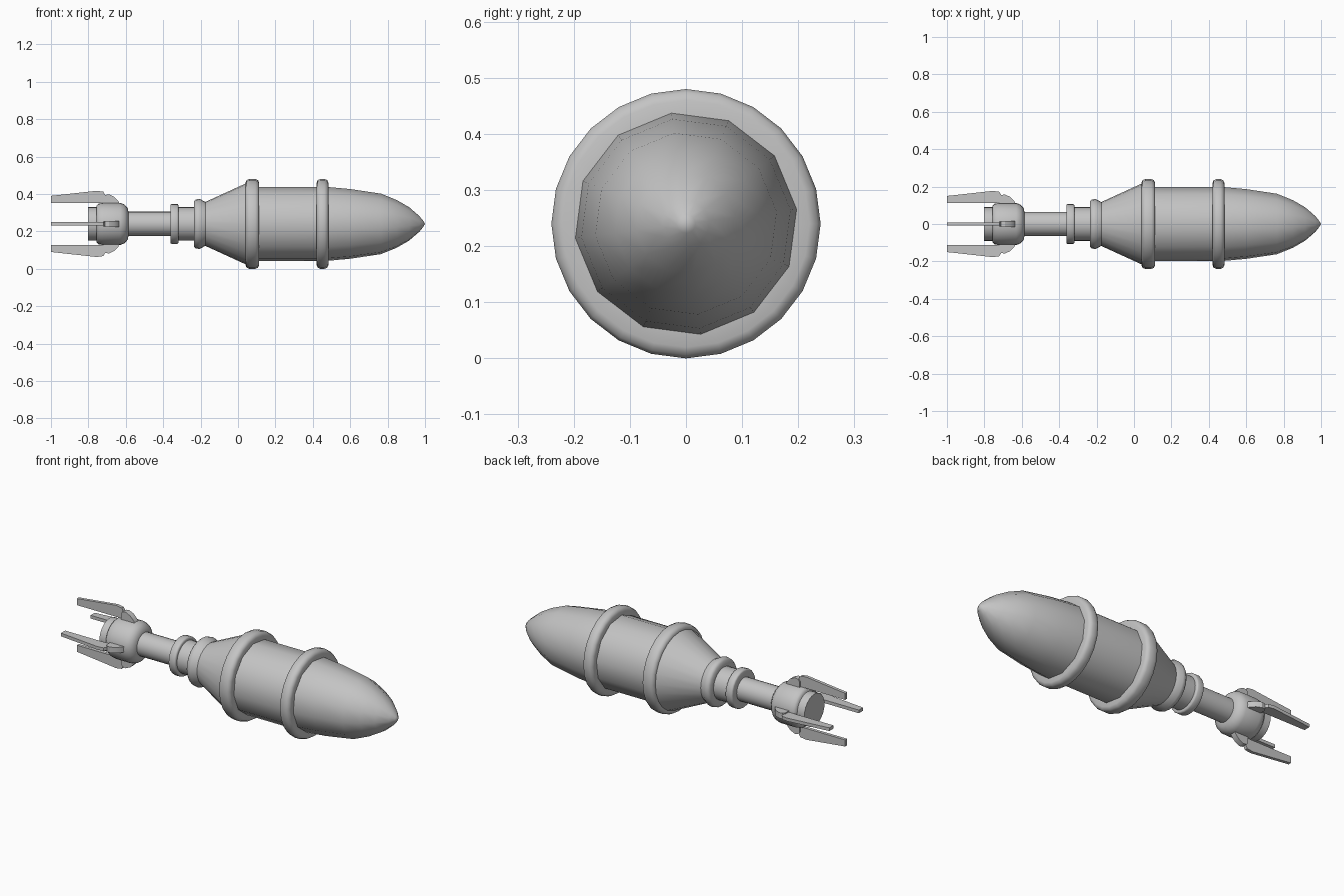
import bpy, bmesh, math
from mathutils import Matrix, Vector

AXIS_Z = 0.24

cube = bpy.data.objects.get("Cube")
if cube:
    bpy.data.objects.remove(cube, do_unlink=True)

grey = bpy.data.materials.new("plain grey")
grey.use_nodes = True
colour = (0.55, 0.55, 0.55, 1)
grey.diffuse_color = colour
grey.node_tree.nodes["Principled BSDF"].inputs["Base Color"].default_value = colour


def finish(name, bm, angle=40):
    """Turn a bmesh into a shaded object on the long axis."""
    bmesh.ops.recalc_face_normals(bm, faces=bm.faces)
    mesh = bpy.data.meshes.new(name)
    bm.to_mesh(mesh)
    bm.free()
    mesh.materials.append(grey)
    obj = bpy.data.objects.new(name, mesh)
    obj.location.z = AXIS_Z
    bpy.context.collection.objects.link(obj)
    bpy.ops.object.select_all(action="DESELECT")
    obj.select_set(True)
    bpy.context.view_layer.objects.active = obj
    bpy.ops.object.shade_smooth_by_angle(angle=math.radians(angle))
    return obj


def lathe(name, profile, sides=24, turn=0.0, angle=40):
    """Revolve (x, radius) points about the x axis; open ends are capped."""
    bm = bmesh.new()
    rings = []
    for x, r in profile:
        if r == 0:
            rings.append([bm.verts.new((x, 0, 0))] * sides)
            continue
        angles = [turn + math.tau * i / sides for i in range(sides)]
        rings.append([bm.verts.new((x, r * math.cos(a), r * math.sin(a))) for a in angles])
    for a, b in zip(rings, rings[1:]):
        for i in range(sides):
            j = (i + 1) % sides
            bm.faces.new(list(dict.fromkeys((a[i], a[j], b[j], b[i]))))
    for ring, (x, r) in ((rings[0], profile[0]), (rings[-1], profile[-1])):
        if r > 0:
            bm.faces.new(ring)
    return finish(name, bm, angle)


def band(name, x0, x1, inner, outer, soft):
    """Raised ring with rounded outer corners."""
    half = [(x0, inner), (x0, outer - soft), (x0 + soft * 0.3, outer - soft * 0.3),
            (x0 + soft, outer)]
    mirrored = [(x0 + x1 - x, r) for x, r in reversed(half)]
    lathe(name, half + mirrored, angle=50)


def plates(name, outline, thickness):
    """Four radial plates, each cut from an (x, radius) outline."""
    bm = bmesh.new()
    for k in range(4):
        spin = Matrix.Rotation(k * math.pi / 2, 3, "X")
        verts = [bm.verts.new(spin @ Vector((x, -thickness / 2, r))) for x, r in outline]
        face = bm.faces.new(verts)
        new = bmesh.ops.extrude_face_region(bm, geom=[face])["geom"]
        moved = [v for v in new if isinstance(v, bmesh.types.BMVert)]
        bmesh.ops.translate(bm, verts=moved, vec=spin @ Vector((0, thickness, 0)))
    finish(name, bm, 25)


# Twelve-sided warhead with a rounded nose
lathe("warhead_body",
      [(0.07, 0.2), (0.47, 0.2), (0.6, 0.188), (0.765, 0.163), (0.85, 0.128),
       (0.915, 0.09), (0.97, 0.042), (0.99, 0.017), (1.0, 0)],
      sides=12, turn=math.radians(7.5))

# Two raised bands around the warhead
band("rear_band", 0.04, 0.113, 0.18, 0.24, 0.02)
band("front_band", 0.42, 0.483, 0.18, 0.24, 0.02)

# Tapered rear section with its rounded lip
lathe("rear_cone", [(-0.18, 0.115), (0.045, 0.218), (0.08, 0.2)])
lathe("cone_lip", [(-0.235, 0.09), (-0.235, 0.122), (-0.225, 0.131), (-0.205, 0.134),
                   (-0.178, 0.119), (-0.165, 0.115)], angle=50)

# Neck, neck ring and shaft
lathe("neck", [(-0.33, 0.09), (-0.22, 0.09)])
band("neck_ring", -0.362, -0.318, 0.06, 0.107, 0.008)
lathe("shaft", [(-0.62, 0.065), (-0.34, 0.065)])

# Tail housing and exhaust
lathe("tail_housing", [(-0.757, 0.098), (-0.745, 0.109), (-0.72, 0.113), (-0.63, 0.113),
                       (-0.607, 0.104), (-0.59, 0.085), (-0.585, 0.06)], angle=50)
lathe("exhaust", [(-0.802, 0.09), (-0.74, 0.09)])

# Folding fins and their hinge brackets
plates("tail_fins", [(-1.0, 0.113), (-0.715, 0.113), (-0.71, 0.155), (-0.72, 0.172),
                     (-0.755, 0.177), (-1.0, 0.15)], 0.018)
plates("fin_brackets", [(-0.72, 0.1), (-0.63, 0.1), (-0.64, 0.122), (-0.662, 0.145),
                        (-0.69, 0.158), (-0.71, 0.155), (-0.72, 0.143)], 0.032)
